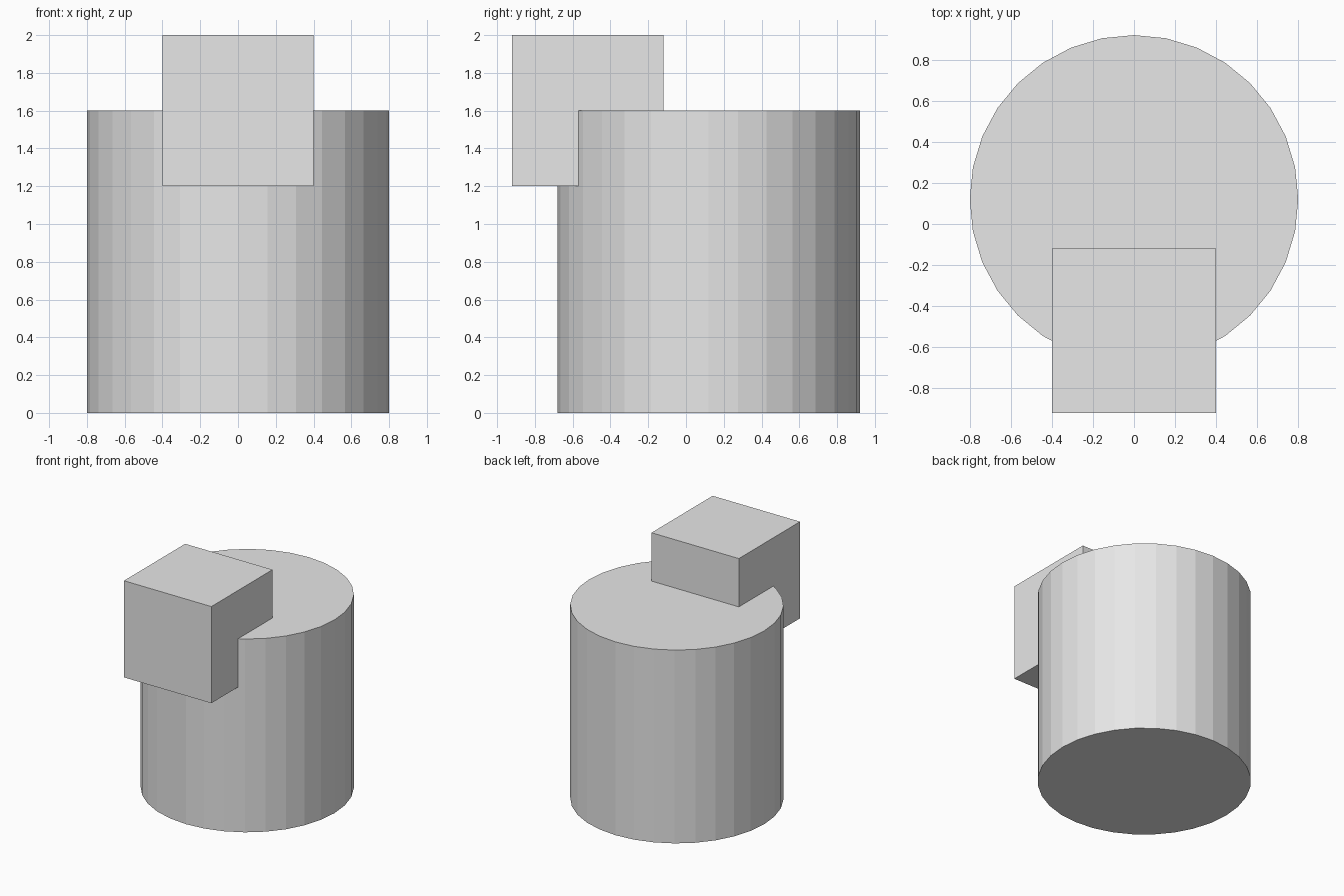
import bpy

if "Cube" in bpy.data.objects:
    bpy.data.objects.remove(bpy.data.objects["Cube"])

# Single flat colour
grey = bpy.data.materials.new("light_grey")
grey.diffuse_color = (0.8, 0.8, 0.8, 1.0)
grey.use_nodes = True
grey.node_tree.nodes["Principled BSDF"].inputs["Base Color"].default_value = grey.diffuse_color


def finish(name):
    obj = bpy.context.object
    obj.name = name
    obj.data.materials.append(grey)
    return obj


# Upright drum with flat facets
bpy.ops.mesh.primitive_cylinder_add(vertices=32, radius=0.8, depth=1.6,
                                    location=(0, 0.12, 0.8))
finish("drum")

# Cube set into the front top edge of the drum
bpy.ops.mesh.primitive_cube_add(size=0.8, location=(0, -0.52, 1.6))
finish("front_block")
